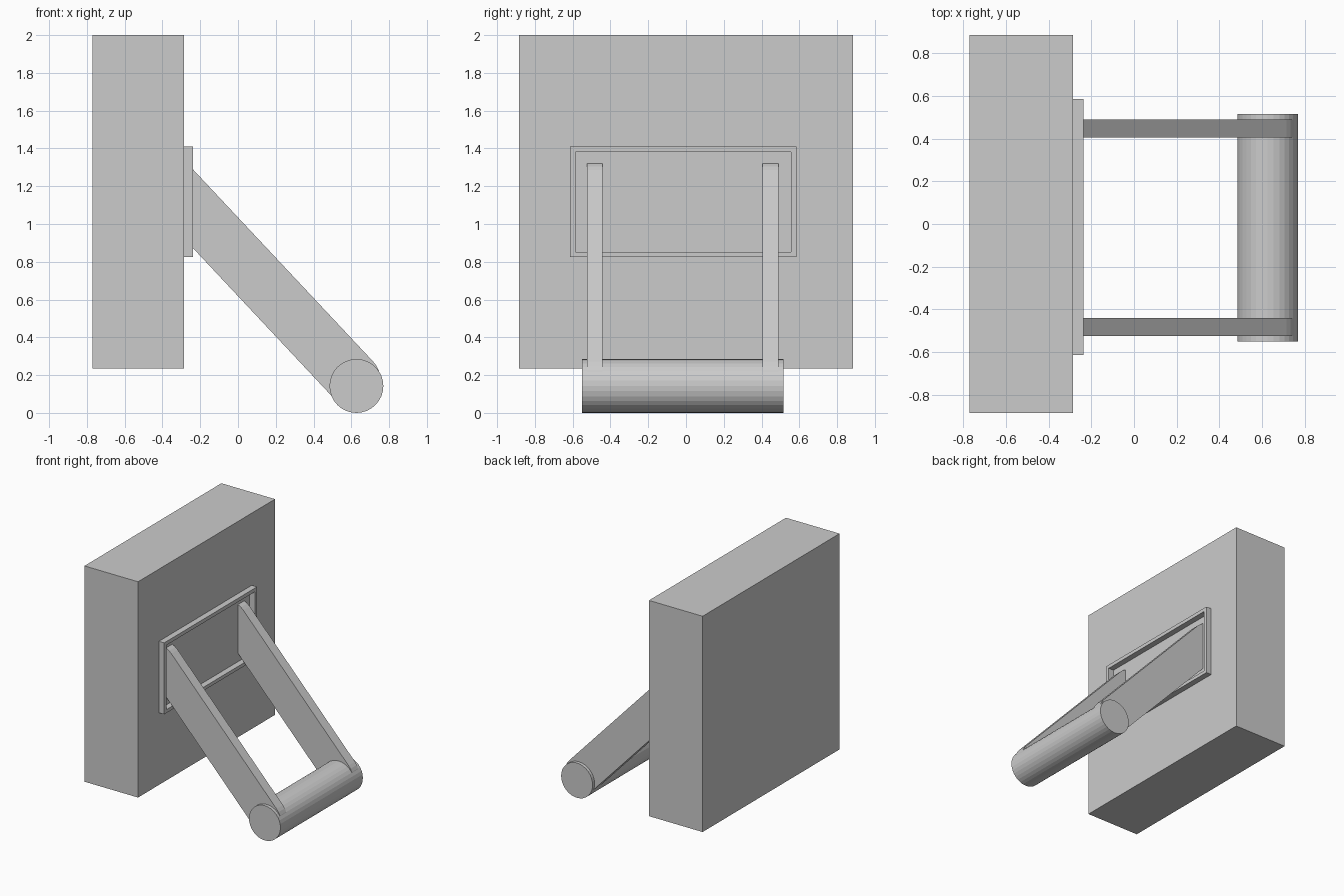
import bpy, bmesh
from math import sin, cos, pi, atan2

if "Cube" in bpy.data.objects:
    bpy.data.objects.remove(bpy.data.objects["Cube"])


def make_object(name, bm):
    bmesh.ops.recalc_face_normals(bm, faces=bm.faces)
    mesh = bpy.data.meshes.new(name)
    bm.to_mesh(mesh)
    bm.free()
    obj = bpy.data.objects.new(name, mesh)
    bpy.context.collection.objects.link(obj)
    return obj


def box(name, x, y, z):
    bm = bmesh.new()
    bmesh.ops.create_cube(bm, size=1)
    for v in bm.verts:
        v.co = [a + (c + 0.5) * (b - a) for c, (a, b) in zip(v.co, (x, y, z))]
    return make_object(name, bm)


def prism(name, profile, y0, y1):
    """Extrude an (x, z) outline along y."""
    bm = bmesh.new()
    face = bm.faces.new([bm.verts.new((x, y0, z)) for x, z in profile])
    ext = bmesh.ops.extrude_face_region(bm, geom=[face])
    moved = [g for g in ext["geom"] if isinstance(g, bmesh.types.BMVert)]
    bmesh.ops.translate(bm, verts=moved, vec=(0, y1 - y0, 0))
    # extruding keeps the starting cap, so the solid is closed
    return make_object(name, bm)


def arc(cx, cz, r, start, sweep, n):
    return [(cx + r * cos(start + sweep * i / n), cz + r * sin(start + sweep * i / n))
            for i in range(n + 1)]


# Wall block
WALL = -0.285
box("wall_block", (-0.77, WALL), (-0.885, 0.885), (0.235, 2.0))

# Thin raised frame on the wall, with an open rectangular middle
bm = bmesh.new()
rings = []
for x in (WALL, -0.237):
    for y0, y1, z0, z1 in ((-0.615, 0.585, 0.825, 1.41), (-0.585, 0.555, 0.853, 1.38)):
        rings.append([bm.verts.new((x, y, z))
                      for y, z in ((y0, z0), (y1, z0), (y1, z1), (y0, z1))])
back_out, back_in, front_out, front_in = rings
for a, b in ((back_out, back_in), (front_out, front_in),
             (back_out, front_out), (back_in, front_in)):
    for i in range(4):
        j = (i + 1) % 4
        bm.faces.new((a[i], a[j], b[j], b[i]))
make_object("mount_frame", bm)

# Two slanted round-ended arms, their upper ends sunk into the wall
top, low, r = (-0.34, 1.189), (0.612, 0.174), 0.1425
ang = atan2(top[1] - low[1], top[0] - low[0])
outline = arc(*top, r, ang - pi / 2, pi, 16) + arc(*low, r, ang + pi / 2, pi, 16)
for name, y0, y1 in (("left_arm", -0.524, -0.441), ("right_arm", 0.406, 0.489)):
    prism(name, outline, y0, y1)

# Round cross bar joining the lower ends
prism("cross_bar", arc(0.627, 0.1425, 0.1425, 0, 2 * pi, 32)[:-1], -0.55, 0.515)
